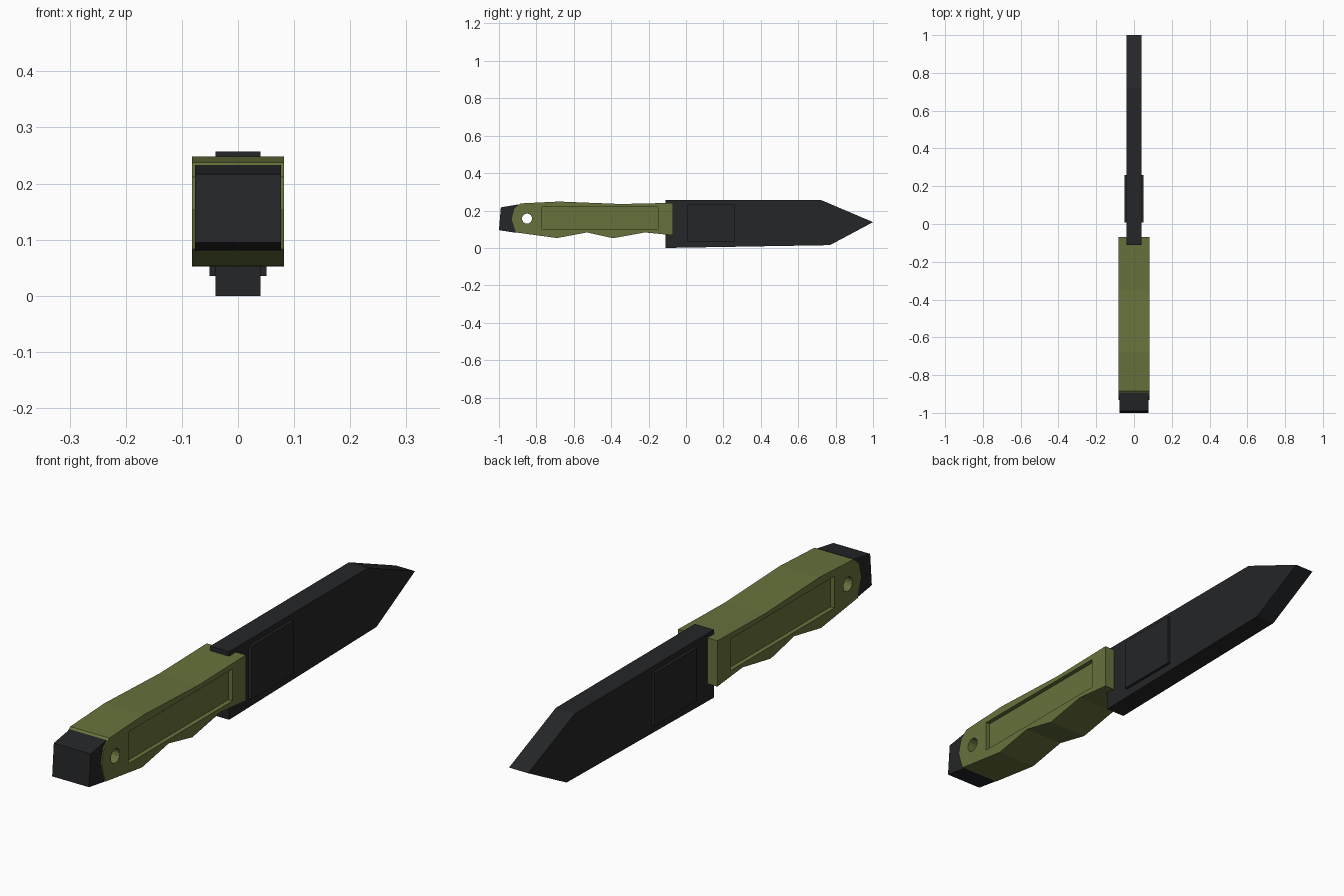
import bpy, bmesh
from math import cos, sin, tau

if "Cube" in bpy.data.objects:
    bpy.data.objects.remove(bpy.data.objects["Cube"])


def material(name, rgb):
    m = bpy.data.materials.new(name)
    m.diffuse_color = (*rgb, 1)
    m.use_nodes = True
    m.node_tree.nodes["Principled BSDF"].inputs["Base Color"].default_value = m.diffuse_color
    return m


black = material("black_steel", (0.018, 0.019, 0.021))
olive = material("olive_grip", (0.135, 0.17, 0.045))


def slab(name, profile, x0, x1, mat):
    """Extrude a (y, z) outline from x0 to x1."""
    bm = bmesh.new()
    face = bm.faces.new([bm.verts.new((x0, y, z)) for y, z in profile])
    new = bmesh.ops.extrude_face_region(bm, geom=[face])["geom"]
    verts = [v for v in new if isinstance(v, bmesh.types.BMVert)]
    bmesh.ops.translate(bm, verts=verts, vec=(x1 - x0, 0, 0))
    bmesh.ops.recalc_face_normals(bm, faces=bm.faces)
    me = bpy.data.meshes.new(name)
    bm.to_mesh(me)
    bm.free()
    me.materials.append(mat)
    ob = bpy.data.objects.new(name, me)
    bpy.context.collection.objects.link(ob)
    return ob


def rect(y0, y1, z0, z1):
    return [(y0, z0), (y1, z0), (y1, z1), (y0, z1)]


def cut(target, cutter):
    mod = target.modifiers.new("cut", "BOOLEAN")
    mod.operation = "DIFFERENCE"
    mod.solver = "EXACT"
    mod.object = cutter
    bpy.context.view_layer.objects.active = target
    bpy.ops.object.modifier_apply(modifier=mod.name)
    bpy.data.objects.remove(cutter)


# Blade with pointed tip, and the raised block near its root
slab("blade", [(-0.11, 0), (0.77, 0.015), (1.0, 0.138), (0.72, 0.257), (-0.11, 0.257)],
     -0.04, 0.04, black)
slab("blade_block", rect(0.007, 0.26, 0.035, 0.236), -0.051, 0.051, black)

# Grip with finger swells
grip = slab("grip", [(-0.07, 0.068), (-0.22, 0.083), (-0.39, 0.052), (-0.53, 0.083),
                     (-0.69, 0.053), (-0.91, 0.083), (-0.932, 0.155), (-0.917, 0.212),
                     (-0.885, 0.238), (-0.68, 0.248), (-0.35, 0.235), (-0.07, 0.241)],
            -0.082, 0.082, olive)

# Recessed side panels
for s in (-1, 1):
    cut(grip, slab("panel_cutter", rect(-0.77, -0.15, 0.098, 0.218), s * 0.065, s * 0.12, olive))

# Lanyard hole
hole = [(-0.85 + 0.027 * cos(i * tau / 16), 0.157 + 0.027 * sin(i * tau / 16)) for i in range(16)]
cut(grip, slab("hole_cutter", hole, -0.2, 0.2, olive))

# Pommel cap
slab("pommel", [(-1.0, 0.095), (-0.91, 0.081), (-0.895, 0.12), (-0.895, 0.233), (-0.99, 0.217)],
     -0.077, 0.077, black)
